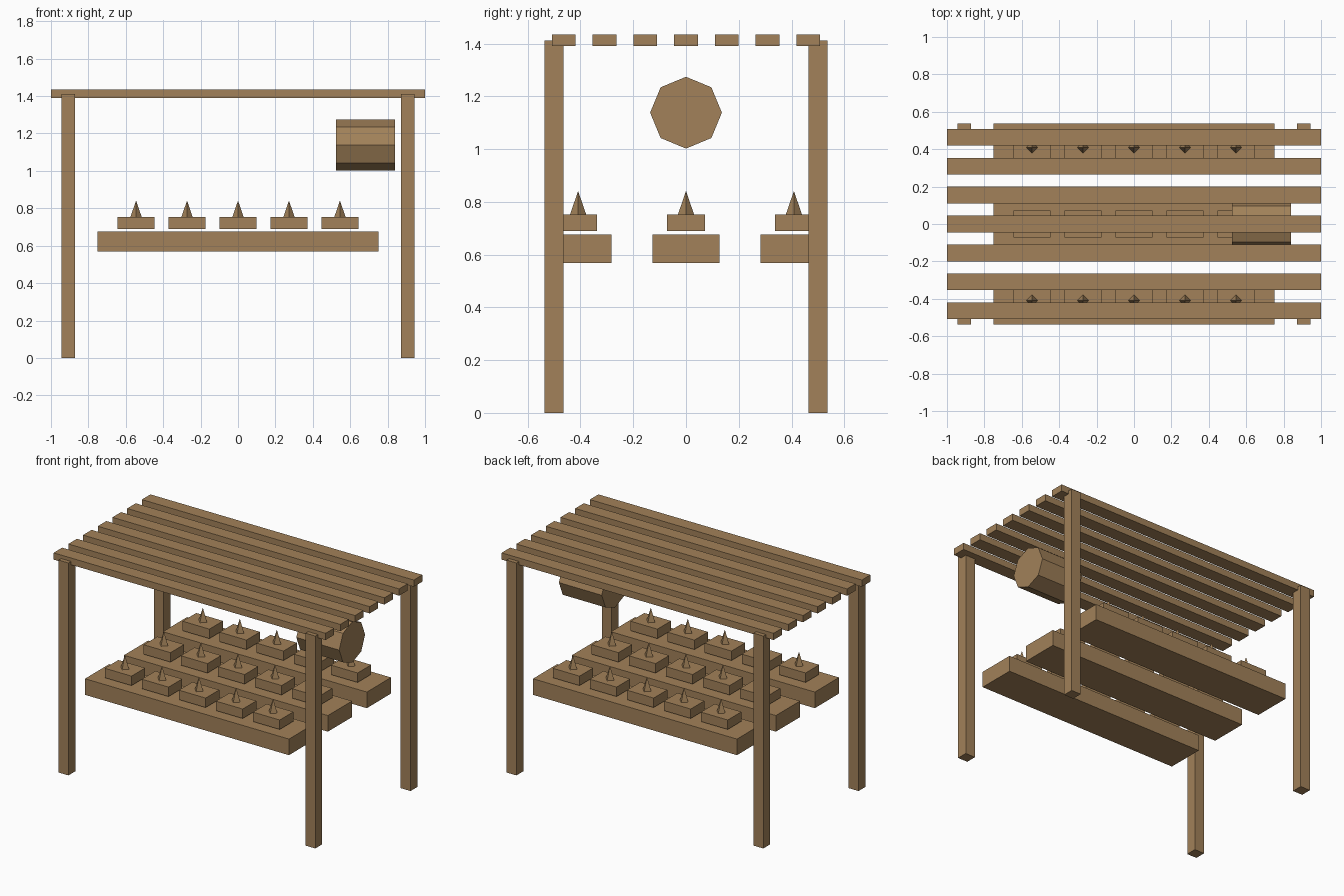
import bpy, math

if "Cube" in bpy.data.objects:
    bpy.data.objects.remove(bpy.data.objects["Cube"])

wood = bpy.data.materials.new("wood")
wood.diffuse_color = (0.36, 0.22, 0.10, 1)
wood.use_nodes = True
wood.node_tree.nodes["Principled BSDF"].inputs["Base Color"].default_value = wood.diffuse_color


def finish(name):
    ob = bpy.context.object
    ob.name = name
    ob.data.materials.append(wood)
    return ob


def box(name, center, size):
    bpy.ops.mesh.primitive_cube_add(size=1, location=center)
    ob = finish(name)
    ob.scale = size
    bpy.ops.object.transform_apply(location=False, rotation=False, scale=True)
    return ob


# Corner posts
for sx in (-1, 1):
    for sy in (-1, 1):
        box("post", (sx * 0.908, sy * 0.5, 0.706), (0.072, 0.072, 1.412))

# Roof slats
for i in range(-3, 4):
    box("roof_slat", (0, i * 0.1545, 1.4125), (2.0, 0.09, 0.045))

# Three shelves, each with a row of blocks topped by four-sided spikes
for row in (-1, 0, 1):
    y = row * 0.409
    box("shelf", (0, y, 0.622), (1.5, 0.254, 0.107))
    for i in range(-2, 3):
        x = i * 0.2725
        box("goods_block", (x, y, 0.721), (0.197, 0.143, 0.063))
        bpy.ops.mesh.primitive_cone_add(vertices=4, radius1=0.031, radius2=0,
                                        depth=0.09, location=(x, y, 0.796))
        finish("goods_spike")

# Hanging eight-sided drum lying along x
bpy.ops.mesh.primitive_cylinder_add(vertices=8, radius=0.136, depth=0.315,
                                    location=(0.682, 0, 1.138),
                                    rotation=(0, math.pi / 2, 0))
finish("hanging_drum")
